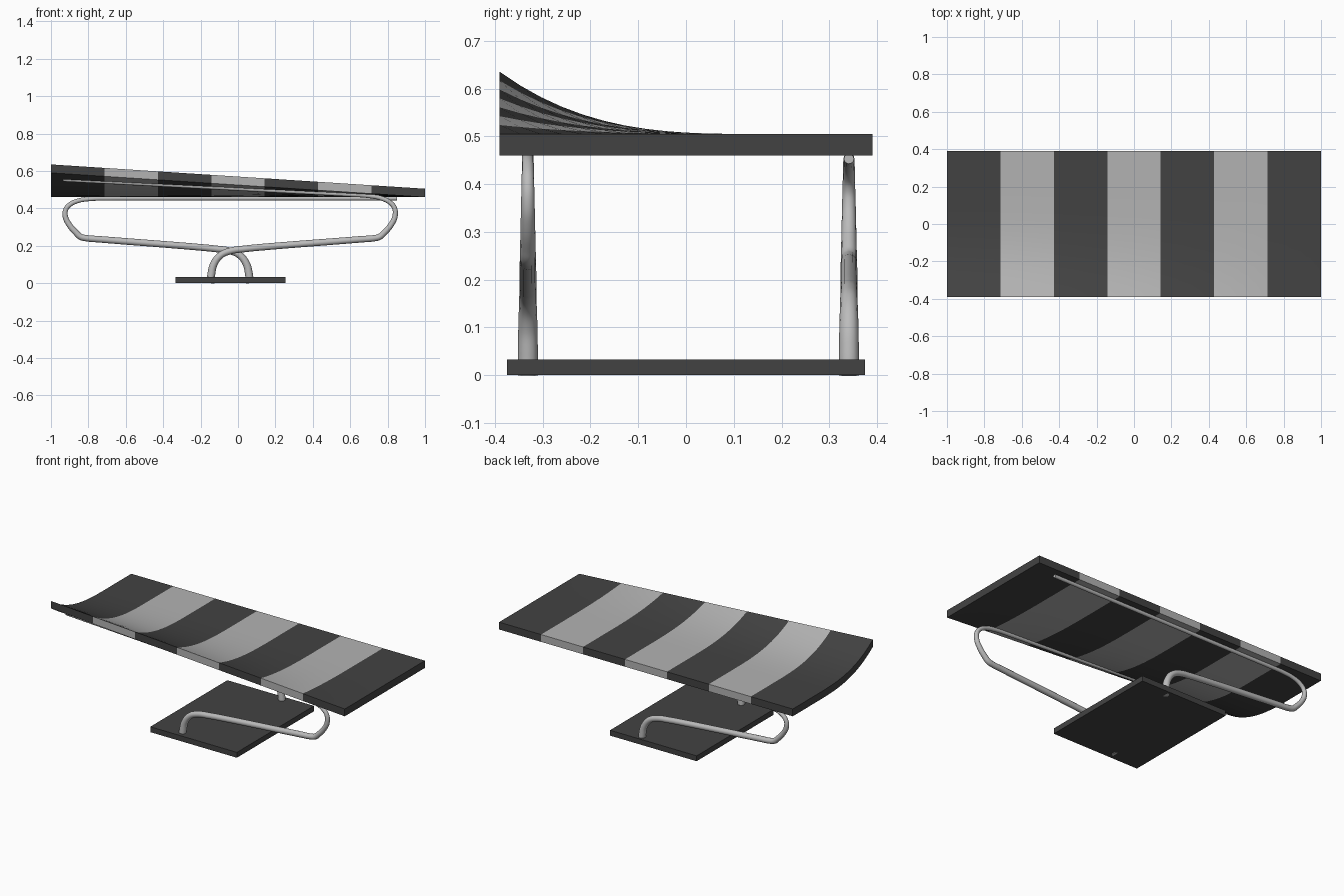
import bpy, bmesh

if "Cube" in bpy.data.objects:
    bpy.data.objects.remove(bpy.data.objects["Cube"])

CX = -0.042  # mirror centre of base and springs


def material(name, v):
    m = bpy.data.materials.new(name)
    m.diffuse_color = (v, v, v, 1)
    m.use_nodes = True
    m.node_tree.nodes["Principled BSDF"].inputs["Base Color"].default_value = m.diffuse_color
    return m


dark = material("dark", 0.055)
light = material("light", 0.45)
metal = material("metal", 0.5)


def add_object(name, data):
    ob = bpy.data.objects.new(name, data)
    bpy.context.collection.objects.link(ob)
    return ob


def mesh_from(bm, name, mats):
    bmesh.ops.recalc_face_normals(bm, faces=bm.faces)
    me = bpy.data.meshes.new(name)
    bm.to_mesh(me)
    bm.free()
    for m in mats:
        me.materials.append(m)
    ob = add_object(name, me)
    bpy.context.view_layer.objects.active = ob
    ob.select_set(True)
    bpy.ops.object.shade_smooth_by_angle()
    ob.select_set(False)
    return ob


# Striped seat: a slab whose front edge curls up towards the left end
STRIPES = 7
bm = bmesh.new()
bmesh.ops.create_grid(bm, x_segments=STRIPES, y_segments=18, size=1)
for v in bm.verts:
    v.co.y *= 0.39
    t = max(0, (0.15 - v.co.y) / 0.54)
    v.co.z = 0.505 + 0.13 * t ** 3 * (1 - v.co.x) / 2
ext = bmesh.ops.extrude_face_region(bm, geom=bm.faces[:], use_keep_orig=True)
for v in ext["geom"]:
    if isinstance(v, bmesh.types.BMVert):
        v.co.z -= 0.045
for f in bm.faces:
    x = min(max(f.calc_center_median().x, -0.999), 0.999)
    f.material_index = int((x + 1) / 2 * STRIPES) % 2
mesh_from(bm, "striped_seat", [dark, light])

# Base plate
bm = bmesh.new()
bmesh.ops.create_cube(bm, size=1)
for v in bm.verts:
    v.co.x = v.co.x * 0.59 + CX + 0.002
    v.co.y *= 0.75
    v.co.z = (v.co.z + 0.5) * 0.033
mesh_from(bm, "base_plate", [dark])

# Tapering spring rails: foot, arch, arm, end bend, then a rail under the seat
LOWER = [(-0.147, 0, 2.0), (-0.143, 0.045, 2.0), (-0.128, 0.105, 1.9),
         (-0.092, 0.15, 1.75), (-0.042, 0.172, 1.7), (0.04, 0.184, 1.7),
         (0.12, 0.192, 1.7), (0.66, 0.235, 1.65), (0.73, 0.241, 1.6),
         (0.757, 0.248, 1.6), (0.78, 0.268, 1.55), (0.82, 0.315, 1.45),
         (0.84, 0.36, 1.35)]
UPPER = [(0.836, 0.395, 1.25), (0.815, 0.42, 1.2), (0.77, 0.441, 1.15),
         (0.70, 0.451, 1.1), (0.60, 0.453, 1.1), (0.50, 0.453, 1.05),
         (-0.935, 0.453, 1.0)]


def spring(name, y, side, tilt):
    pts = LOWER + [(x, z + tilt * (1 - x), r) for x, z, r in UPPER]
    cu = bpy.data.curves.new(name, 'CURVE')
    cu.dimensions = '3D'
    cu.bevel_depth = 0.0105
    cu.bevel_resolution = 4
    cu.resolution_u = 6
    cu.use_fill_caps = True
    sp = cu.splines.new('BEZIER')
    sp.bezier_points.add(len(pts) - 1)
    for p, (x, z, r) in zip(sp.bezier_points, pts):
        p.co = (CX + side * (x - CX), y, z)
        p.radius = r
        p.handle_left_type = p.handle_right_type = 'AUTO'
    cu.materials.append(metal)
    add_object(name, cu)


spring("front_spring", -0.331, 1, 0.052)
spring("back_spring", 0.341, -1, 0)
